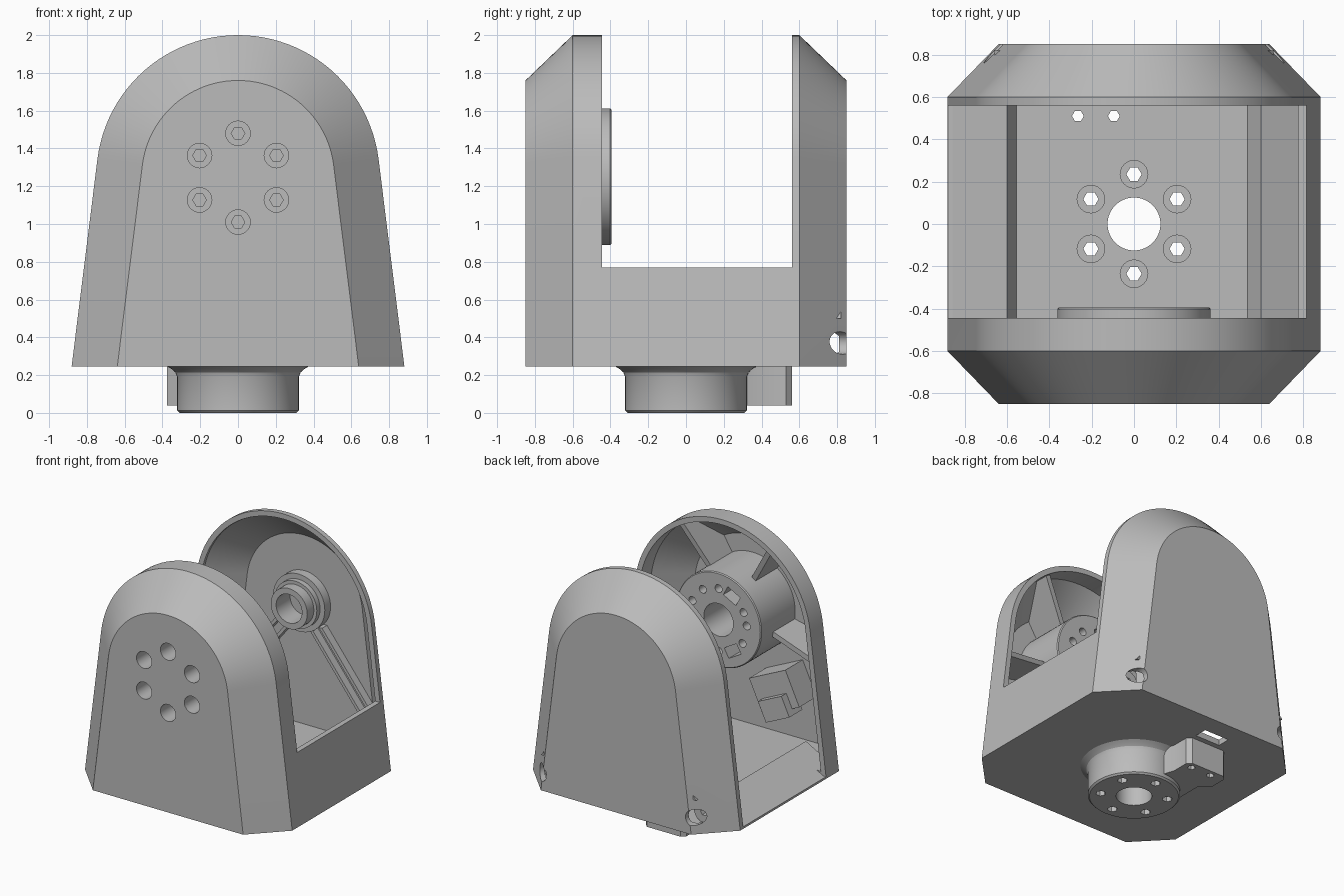
import bpy, bmesh
from math import sin, cos, tan, radians, pi
from mathutils import Matrix, Vector

old = bpy.data.objects.get("Cube")
if old:
    bpy.data.objects.remove(old, do_unlink=True)

GREY = (0.5, 0.5, 0.5, 1)
mat = bpy.data.materials.new("plain grey")
mat.use_nodes = True
mat.diffuse_color = GREY
bsdf = mat.node_tree.nodes["Principled BSDF"]
bsdf.inputs["Base Color"].default_value = GREY
bsdf.inputs["Roughness"].default_value = 0.6

AXIS_Z = 1.25          # height of the tilt axis
SLOPE = radians(7.1)   # taper of the side walls


def loft(name, sections):
    """Skin a list of equal-length rings and cap both ends."""
    bm = bmesh.new()
    rings = [[bm.verts.new(p) for p in s] for s in sections]
    n = len(rings[0])
    for a, b in zip(rings, rings[1:]):
        for i in range(n):
            bm.faces.new((a[i], a[(i + 1) % n], b[(i + 1) % n], b[i]))
    bm.faces.new(rings[0])
    bm.faces.new(rings[-1])
    bmesh.ops.recalc_face_normals(bm, faces=bm.faces)
    me = bpy.data.meshes.new(name)
    bm.to_mesh(me)
    bm.free()
    me.materials.append(mat)
    ob = bpy.data.objects.new(name, me)
    bpy.context.collection.objects.link(ob)
    return ob


def turned(name, axis, u, v, profile, n=64):
    """Turned part along y or z through (u, v); profile is (position, radius)."""
    def point(t, r, i):
        a, b = u + r * cos(2 * pi * i / n), v + r * sin(2 * pi * i / n)
        return (a, t, b) if axis == "y" else (a, b, t)
    return loft(name, [[point(t, r, i) for i in range(n)] for t, r in profile])


def rod(name, axis, u, v, r, lo, hi, n=24):
    return turned(name, axis, u, v, [(lo, r), (hi, r)], n)


def box(name, x, y, z):
    return loft(name, [[(a, b, c) for a, b in ((x[0], y[0]), (x[1], y[0]), (x[1], y[1]), (x[0], y[1]))]
                       for c in z])


def prism_y(name, pts, y0, y1):
    return loft(name, [[(x, y, z) for x, z in pts] for y in (y0, y1)])


def outline(y, inset, base):
    """Tapered arch outline in a plane of constant y."""
    r = 0.75 - inset
    foot = r * cos(SLOPE) + (AXIS_Z + r * sin(SLOPE) - base) * tan(SLOPE)
    steps = 48
    arc = [SLOPE + (pi - 2 * SLOPE) * i / steps for i in range(steps + 1)]
    return [(foot, y, base)] + [(r * cos(a), y, AXIS_Z + r * sin(a)) for a in arc] + [(-foot, y, base)]


def cut(targets, cutters):
    for ob in targets:
        bpy.context.view_layer.objects.active = ob
        for c in cutters:
            m = ob.modifiers.new("cut", "BOOLEAN")
            m.operation, m.solver, m.object = "DIFFERENCE", "EXACT", c
            bpy.ops.object.modifier_apply(modifier=m.name)
    for c in cutters:
        bpy.data.objects.remove(c, do_unlink=True)


# Hollow fork housing: outer shell, cavity, gap between arms, open side
housing = loft("fork_housing", [outline(y, d, 0.245) for y, d in
                                ((-0.85, 0.24), (-0.6, 0), (0.6, 0), (0.85, 0.24))])
cavity = loft("cavity_cutter", [outline(y, d, 0.29) for y, d in
                                ((-0.81, 0.257), (-0.585, 0.04), (0.585, 0.04), (0.81, 0.257))])
gap = box("gap_cutter", (-1, 1), (-0.445, 0.56), (0.77, 2.2))
side = box("side_cutter", (-1, -0.65), (-0.445, 0.56), (0.26, 0.9))
cable_slot = box("slot_cutter", (-0.27, -0.06), (0.6, 0.7), (0.1, 0.35))
corner_holes = [rod("corner_cutter", "y", s * 0.65, 0.37, 0.06, 0.7, 0.9) for s in (-1, 1)]
cut([housing], [cavity, gap, side, cable_slot] + corner_holes)

# Sockets behind the rear corner holes
for s, label in ((-1, "right"), (1, "left")):
    socket = rod(label + "_corner_socket", "y", s * 0.65, 0.37, 0.085, 0.6, 0.71)
    cut([socket], [rod("socket_cutter", "y", s * 0.65, 0.37, 0.03, 0.65, 0.8, 6)])

# Sloping ridges along both sides of the floor
ramp_r = prism_y("right_floor_ramp", [(-0.875, 0.25), (-0.6, 0.4), (-0.55, 0.28)], -0.6, 0.6)
ramp_l = prism_y("left_floor_ramp", [(0.82, 0.28), (0.82, 0.3), (0.6, 0.4), (0.53, 0.28)], -0.6, 0.6)

# Turntable foot with flared neck and side tab
foot = turned("turntable_foot", "z", 0, 0,
              [(0, 0.31), (0.012, 0.322), (0.19, 0.322), (0.215, 0.332), (0.235, 0.355), (0.26, 0.4)])
tab = loft("foot_tab", [[(x, y, z) for x, y in
                         ((-0.3, 0.08), (0.02, 0.25), (-0.03, 0.4), (-0.03, 0.53), (-0.06, 0.56),
                          (-0.345, 0.56), (-0.375, 0.53), (-0.375, 0.4), (-0.3, 0.34))]
                        for z in (0.04, 0.26)])

# Floor holes: centre bore, counterbored ring, tab screws
ring = [(0.235 * cos(radians(30 + 60 * i)), 0.235 * sin(radians(30 + 60 * i))) for i in range(6)]
bores = [rod("bore_cutter", "z", 0, 0, 0.125, -0.1, 0.4, 48)]
for x, y in ring:
    bores.append(rod("screw_cutter", "z", x, y, 0.036, -0.1, 0.4, 6))
    bores.append(rod("head_cutter", "z", x, y, 0.065, 0.2, 0.4))
for x in (-0.265, -0.095):
    bores.append(rod("tab_screw_cutter", "z", x, 0.51, 0.028, -0.1, 0.4, 6))
cut([housing, foot, tab], bores)

# Motor drum in the front arm
drum = turned("motor_drum", "y", 0, AXIS_Z, [(-0.82, 0.362), (-0.402, 0.362), (-0.395, 0.355)], 72)
face_holes = [rod("hub_cutter", "y", 0, AXIS_Z, 0.125, -0.7, -0.3, 48)]
for deg in (22, 56, 90, 152, 176, 212, 270, 300, 335):
    a = radians(deg)
    face_holes.append(rod("small_cutter", "y", 0.24 * cos(a), AXIS_Z + 0.24 * sin(a), 0.03, -0.55, -0.3))
for deg in (118, 240):
    slot = box("slot_cutter", (-0.04, 0.04), (-0.6, -0.3), (-0.06, 0.06))
    slot.data.transform(Matrix.Translation((0, 0, AXIS_Z)) @ Matrix.Rotation(-radians(deg), 4, "Y")
                        @ Matrix.Translation((0.24, 0, 0)))
    face_holes.append(slot)
cut([drum], face_holes)

# Six counterbored screws through the front face
screws = []
for u, v in ring:
    x, z = (u, AXIS_Z - 0.005 + v)
    screws.append(rod("head_cutter", "y", x, z, 0.065, -0.9, -0.7))
    screws.append(rod("screw_cutter", "y", x, z, 0.036, -0.75, -0.6, 6))
cut([housing, drum], screws)

# Radial stiffening ribs around the drum
for i, (deg, reach) in enumerate(((-12, 0.77), (58, 0.73), (122, 0.73), (192, 0.77))):
    a = radians(deg)
    out, across = Vector((cos(a), 0, sin(a))), Vector((-sin(a), 0, cos(a)))
    shape = ((0.3, -0.82), (0.5, -0.82), (reach, -0.58), (reach, -0.48), (0.3, -0.56))
    loft("drum_rib_%d" % (i + 1),
         [[out * r + across * t + Vector((0, y, AXIS_Z)) for r, y in shape] for t in (-0.02, 0.02)])

# Cable connector block below the drum
block = box("connector_block", (-0.17, 0.17), (-0.82, -0.6), (-0.14, 0.14))
block.data.transform(Matrix.Translation((-0.33, 0, 0.7)) @ Matrix.Rotation(radians(25), 4, "Y"))
plug = box("connector_plug", (-0.11, 0.11), (-0.7, -0.54), (-0.12, 0.04))
plug.data.transform(Matrix.Translation((-0.35, 0, 0.64)) @ Matrix.Rotation(radians(25), 4, "Y"))

# Stepped bearing boss in the rear arm
boss = turned("bearing_boss", "y", 0, AXIS_Z,
              [(0.83, 0.22), (0.74, 0.22), (0.74, 0.18), (0.7, 0.18), (0.7, 0.155), (0.62, 0.155)], 48)
cut([boss], [rod("bearing_cutter", "y", 0, AXIS_Z, 0.11, 0.5, 0.79, 48)])

# Cable guide ribs from the boss down to the floor corners
for s, label in ((-1, "right"), (1, "left")):
    for k, shift in enumerate((0, 0.11)):
        x0, x1 = s * (0.05 + shift), s * (0.52 + shift)
        prism_y("%s_cable_rib_%d" % (label, k + 1),
                [(x0, 1.1), (x0 + s * 0.03, 1.1), (x1 + s * 0.03, 0.5), (x1, 0.5)], 0.75, 0.82)

# Smooth curved walls, keep edges crisp
bpy.ops.object.select_all(action="DESELECT")
for ob in bpy.context.scene.objects:
    if ob.type == "MESH" and mat.name in ob.data.materials:
        ob.select_set(True)
        bpy.context.view_layer.objects.active = ob
bpy.ops.object.shade_smooth_by_angle(angle=radians(25))
